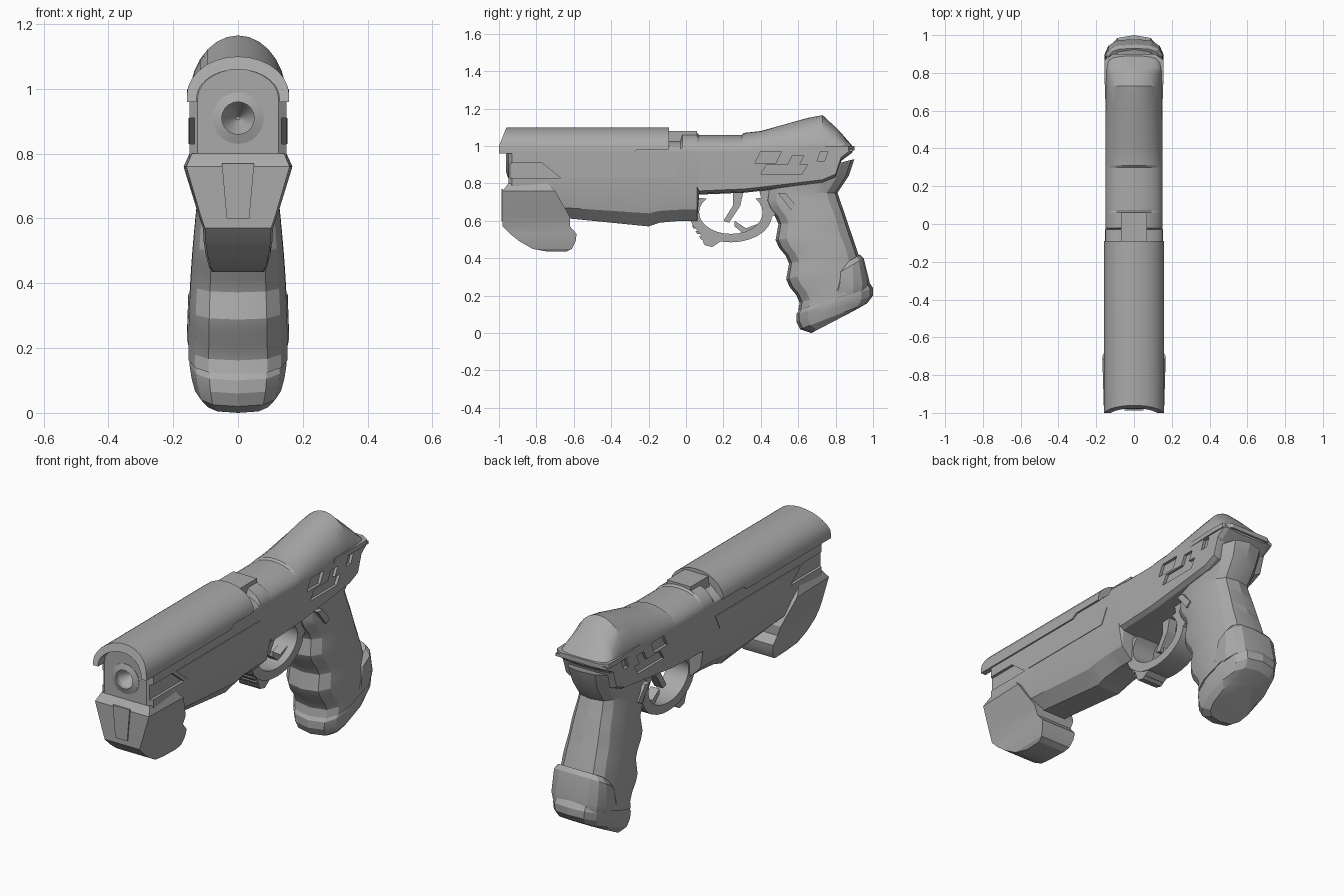
import bpy, bmesh
from math import sin, cos, pi, tau, radians, copysign
from mathutils import Vector

if "Cube" in bpy.data.objects:
    bpy.data.objects.remove(bpy.data.objects["Cube"], do_unlink=True)

shade = (.4, .4, .4, 1)
grey = bpy.data.materials.new("gunmetal_grey")
grey.use_nodes = True
grey.diffuse_color = shade
grey.node_tree.nodes["Principled BSDF"].inputs["Base Color"].default_value = shade

# Shared dimensions
half_width = .15
arch_base = .97
flank_edge = .78
bore_height = .91
bore_radius = .05


def smooth(obj):
    bpy.ops.object.select_all(action='DESELECT')
    obj.select_set(True)
    bpy.context.view_layer.objects.active = obj
    bpy.ops.object.shade_smooth_by_angle(angle=radians(20))


def finish(name, bm):
    """Turn a bmesh into a shaded grey object."""
    bmesh.ops.recalc_face_normals(bm, faces=bm.faces)
    mesh = bpy.data.meshes.new(name)
    bm.to_mesh(mesh)
    bm.free()
    obj = bpy.data.objects.new(name, mesh)
    bpy.context.collection.objects.link(obj)
    mesh.materials.append(grey)
    smooth(obj)
    return obj


def loft(name, rings, closed=False):
    """Skin a row of equal closed rings, capping the ends or closing the loop."""
    bm = bmesh.new()
    rows = [[bm.verts.new(point) for point in ring] for ring in rings]
    pairs = list(zip(rows, rows[1:]))
    if closed:
        pairs.append((rows[-1], rows[0]))
    else:
        bm.faces.new(rows[0])
        bm.faces.new(rows[-1])
    for near, far in pairs:
        for i in range(len(near)):
            bm.faces.new((near[i - 1], near[i], far[i], far[i - 1]))
    return finish(name, bm)


def prism(name, outline, start, end):
    """Extrude a side outline of (y, z) points across x."""
    return loft(name, [[(x, y, z) for y, z in outline] for x in (start, end)])


def band(name, outer, inner, half):
    """Strip between two side curves, given thickness across x."""
    return loft(name, [[(-half, *o), (half, *o), (half, *i), (-half, *i)]
                       for o, i in zip(outer, inner)])


def arch(width, base, top, steps=14):
    """Half ellipse from +x over the top to -x."""
    angles = [pi * k / steps for k in range(steps + 1)]
    return [(width * cos(a), base + (top - base) * sin(a)) for a in angles]


def slanted(front, back, bottom, top, lean):
    """Side outline of a parallelogram."""
    return [(front, bottom), (back, bottom), (back + lean, top), (front + lean, top)]


def ellipse(y, z, length, height, angles):
    return [(y + length * cos(a), z + height * sin(a)) for a in angles]


def cut(target, cutter):
    mod = target.modifiers.new("cut", 'BOOLEAN')
    mod.operation, mod.solver, mod.object = 'DIFFERENCE', 'EXACT', cutter
    bpy.context.view_layer.objects.active = target
    bpy.ops.object.modifier_apply(modifier=mod.name)
    bpy.data.objects.remove(cutter, do_unlink=True)


# Main frame: arched top, upright flanks and a tapered belly
def frame_ring(y, bottom, top, width=half_width):
    edge = max(flank_edge, bottom + .01) if bottom < .7 else bottom + .02
    middle = bottom + (edge - bottom) / 3
    right = [(-width, edge), (-width * .85, middle), (-width * .45, bottom)]
    left = [(-x, z) for x, z in reversed(right)]
    return [(x, y, z) for x, z in arch(width, arch_base, top) + right + left]


frame = loft("frame", [frame_ring(*station) for station in (
    (-.95, .64, 1.06, .125), (-.93, .64, 1.06), (-.6, .61, 1.06), (-.2, .57, 1.06),
    (-.14, .59, 1.03), (-.03, .6, 1.03), (-.02, .6, 1.07), (.06, .6, 1.07),
    (.07, .74, 1.06), (.3, .75, 1.06), (.31, .75, 1.07), (.4, .76, 1.08),
    (.65, .79, 1.15), (.73, .8, 1.165), (.8, .83, 1.1), (.83, .92, 1.07), (.89, .965, 1))])

# Recesses and raised panels on both flanks
recesses = (slanted(-1, -.67, .83, .91, -.1), slanted(.37, .48, .91, .97, .03),
            slanted(.4, .62, .85, .9, .03), slanted(.54, .6, .89, .95, .03),
            slanted(.7, .74, .92, .97, .02))
for side, label in ((1, "left"), (-1, "right")):
    for outline in recesses:
        cut(frame, prism("recess_cutter", outline, side * .135, side * .2))
    prism(label + "_panel", [(-.74, bore_height), (-.03, bore_height), (-.07, .83), (-.64, .83)],
          side * .14, side * .153)
    prism(label + "_safety", [(.49, .75), (.53, .75), (.59, .68), (.56, .66)],
          side * .08, side * .13)


# Muzzle: conical bore through the front face with a bevelled ring
def circle(radius, y, sides=20):
    return [(radius * cos(tau * k / sides), y, bore_height + radius * sin(tau * k / sides))
            for k in range(sides)]


cut(frame, loft("bore_cutter", [circle(bore_radius, -1), circle(bore_radius, -.94),
                                circle(bore_radius / 9, -.86)]))
loft("muzzle_ring", [circle(bore_radius + rim, y) for rim, y in
     ((.03, -.94), (.03, -.952), (0, -.962), (0, -.94))], closed=True)
smooth(frame)
frame.modifiers.new("even_normals", 'WEIGHTED_NORMAL').keep_sharp = True


# Slide shroud: hollow arch with a raked front and a stepped lower edge
def shroud_ring(y, bottom, rake=0):
    outer, inner = arch(.158, .98, 1.1), arch(.128, arch_base, 1.06)
    outer = [(outer[0][0], bottom), *outer, (outer[-1][0], bottom)]
    inner = [(inner[0][0], bottom), *inner, (inner[-1][0], bottom)]
    return [(x, y + rake * max(0, z - 1), z) for x, z in outer + inner[::-1]]


loft("slide_shroud", [shroud_ring(-1, .96, .4), shroud_ring(-.29, .96),
                      shroud_ring(-.26, .98), shroud_ring(-.09, .98)])
prism("slide_bridge", slanted(-.1, .06, 1, 1.08, 0), -.07, .07)

# Lip around the back of the hood
rear_corners = [(half_width, .6), (.157, .8), (.155, .87), (.11, .9)]
rear_outline = rear_corners + [(-x, y) for x, y in reversed(rear_corners)]
loft("rear_lip", [[(x, y, z) for x, y in rear_outline] for z in (.975, 1)])


# Underslung front weight: height, front, back, half width
def weight_ring(z, front, back, width):
    nose = width * .95
    return [(-nose, front, z), (nose, front, z), (width, back, z), (-width, back, z)]


loft("front_weight", [weight_ring(*level) for level in (
    (.8, -.95, -.74, half_width), (.76, -.98, -.7, .168), (.62, -.98, -.62, .125),
    (.57, -.98, -.62, .108), (.53, -.94, -.585, .106), (.49, -.89, -.59, .1),
    (.45, -.82, -.61, .09), (.435, -.74, -.64, .08))])
plate = slanted(-.05, .05, .77, .77, 0)[:2] + [(.035, .6), (-.035, .6)]
loft("front_plate", [[(x, y, z) for x, z in plate] for y in (-.987, -.979)])

# Trigger guard: open elliptical loop, with a web to the grip and a ribbed front
sweep = [radians(angle) for angle in range(-220, 41, 13)]
band("trigger_guard", ellipse(.24, .63, .22, .145, sweep),
     ellipse(.24, .645, .17, .115, sweep), .065)
prism("guard_web", [(.39, .77), (.43, .6), (.5, .65), (.52, .8)], -.065, .065)
prism("guard_spur", [(.06, .57), (.1, .47), (.14, .46), (.2, .5)], -.06, .06)
for k in range(4):
    prism("guard_rib", slanted(.04 + k / 50, .1 + k / 50, .56 - k * .03, .575 - k * .03, -.01),
          -.055, .055)

# Trigger: a curved blade with a stop below it
band("trigger", [(.25, .77), (.25, .68), (.2, .6)], [(.31, .77), (.29, .68), (.23, .59)], .025)
band("trigger_stop", [(.26, .6), (.32, .56), (.4, .59)], [(.26, .57), (.32, .52), (.4, .56)], .025)


# Grip rings run from a front point to a back point, with squared-off sides
def grip_ring(front, back, width, sides=14):
    ring = []
    for k in range(sides):
        c, s = cos(tau * k / sides), sin(tau * k / sides)
        y, z = Vector(front).lerp(Vector(back), .5 - copysign(abs(c) ** .75, c) / 2)
        ring.append((width * copysign(abs(s) ** .65, s), y, z))
    return ring


front_top, front_end = Vector((.43, .75)), Vector((.6, .12))
back_top, back_end = Vector((.81, .75)), Vector((.98, .25))


def handle_ring(t):
    """Ring at a fraction down the handle, waved by the finger grooves."""
    groove = Vector((-.02 * sin(t * tau * 3), 0))
    return grip_ring(front_top.lerp(front_end, t) + groove, back_top.lerp(back_end, t),
                     .118 + .038 * sin(t * pi / 2))


neck = [grip_ring((.44, .81), (.9, .93), .135), grip_ring((.43, .78), (.87, .84), .125)]
loft("grip", neck + [handle_ring(k / 15) for k in range(16)])
loft("heel_pad", [grip_ring((.83, .36), (.93, .42), .13), grip_ring((.78, .3), (.95, .4), .156),
                  grip_ring((.73, .2), (.98, .28), .16), grip_ring((.72, .15), (.98, .24), half_width)])
loft("grip_base", [grip_ring((.61, .13), (.98, .27), .148), grip_ring((.59, .1), (1, .24), .152),
                   grip_ring((.59, .06), (1, .2), .146), grip_ring((.61, .02), (.97, .16), .135),
                   grip_ring((.67, 0), (.9, .12), .11)])
